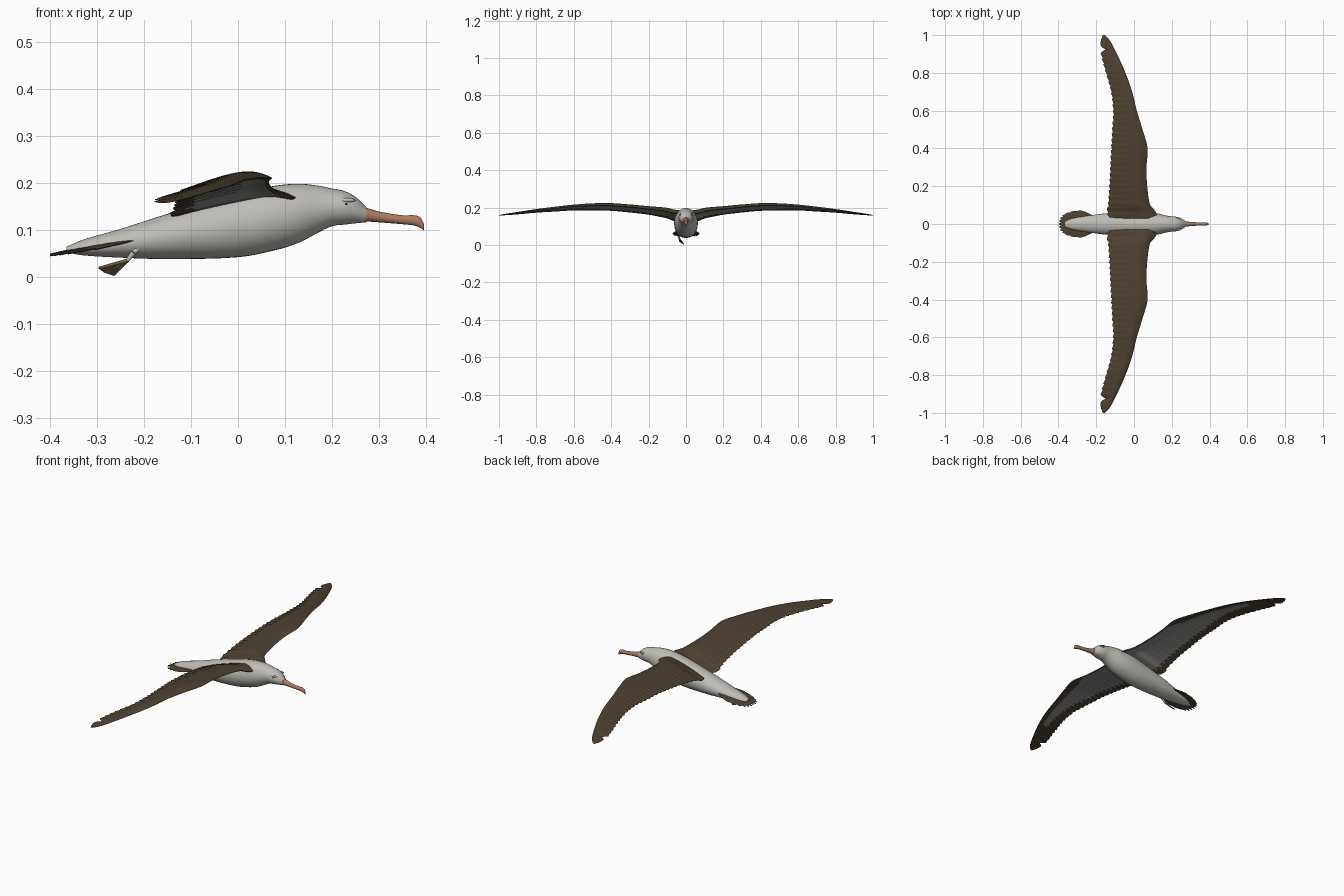
import bpy, bmesh, math
from mathutils import Vector

if "Cube" in bpy.data.objects:
    bpy.data.objects.remove(bpy.data.objects["Cube"])


def material(name, rgb):
    m = bpy.data.materials.new(name)
    m.diffuse_color = (*rgb, 1)
    m.use_nodes = True
    m.node_tree.nodes["Principled BSDF"].inputs["Base Color"].default_value = m.diffuse_color
    return m


WHITE = material("off white plumage", (0.52, 0.51, 0.47))
BROWN = material("dark brown feathers", (0.075, 0.053, 0.03))
GREY = material("grey underwing", (0.26, 0.26, 0.255))
PINK = material("pink horn beak", (0.42, 0.2, 0.125))
FOOT = material("brown foot", (0.16, 0.11, 0.07))
DARK = material("dark eye", (0.02, 0.018, 0.015))


def interp(table, t):
    """Smooth interpolation of a station table on its first column."""
    n = len(table)
    i = 0
    while i < n - 2 and t > table[i + 1][0]:
        i += 1
    a, b = table[i], table[i + 1]
    p, q = table[max(i - 1, 0)], table[min(i + 2, n - 1)]
    h = b[0] - a[0]
    s = min(max((t - a[0]) / h, 0), 1)
    out = []
    for k in range(1, len(a)):
        m0 = (b[k] - p[k]) / (b[0] - p[0]) * h
        m1 = (q[k] - a[k]) / (q[0] - a[0]) * h
        out.append((2*s**3 - 3*s*s + 1) * a[k] + (s**3 - 2*s*s + s) * m0
                   + (3*s*s - 2*s**3) * b[k] + (s**3 - s*s) * m1)
    return out


def finish(bm, name, mats, angle=40):
    bmesh.ops.recalc_face_normals(bm, faces=bm.faces)
    me = bpy.data.meshes.new(name)
    bm.to_mesh(me)
    bm.free()
    ob = bpy.data.objects.new(name, me)
    bpy.context.collection.objects.link(ob)
    for m in mats:
        me.materials.append(m)
    bpy.ops.object.select_all(action='DESELECT')
    ob.select_set(True)
    bpy.context.view_layer.objects.active = ob
    bpy.ops.object.shade_smooth_by_angle(angle=math.radians(angle))
    return ob


def mirror(ob):
    mod = ob.modifiers.new("mirror", 'MIRROR')
    mod.use_axis = (False, True, False)


def skin(bm, rings, rule=None):
    """Join closed rings of points into a capped tube."""
    vs = [[bm.verts.new(p) for p in r] for r in rings]
    n = len(vs[0])
    for i in range(len(vs) - 1):
        for j in range(n):
            k = (j + 1) % n
            f = bm.faces.new((vs[i][j], vs[i][k], vs[i + 1][k], vs[i + 1][j]))
            if rule:
                f.material_index = rule(i, j)
    bm.faces.new(vs[0])
    bm.faces.new(vs[-1])


def loft_x(name, table, steps, sides, mat):
    """Elliptical body along x from (x, top, bottom, half width)."""
    bm = bmesh.new()
    rings = []
    for i in range(steps + 1):
        x = table[0][0] + (table[-1][0] - table[0][0]) * i / steps
        top, bot, w = interp(table, x)
        mid, h = (top + bot) / 2, (top - bot) / 2
        rings.append([(x, w * math.cos(a), mid + h * math.sin(a))
                      for a in [2 * math.pi * j / sides for j in range(sides)]])
    skin(bm, rings)
    return finish(bm, name, [mat])


# Body with neck and head
loft_x("body", [
    (-0.365, .064, .052, .014), (-0.33, .079, .046, .029), (-0.25, .102, .041, .043),
    (-0.15, .134, .038, .056), (0, .178, .042, .063), (.08, .194, .057, .062),
    (.13, .198, .073, .055), (.17, .194, .094, .045), (.2, .188, .108, .040),
    (.225, .183, .111, .038), (.25, .170, .114, .029), (.272, .149, .116, .016)],
    72, 36, WHITE)

# Hooked beak
loft_x("beak", [
    (.258, .151, .118, .014), (.27, .148, .118, .0145), (.3, .139, .116, .011),
    (.35, .131, .112, .008), (.375, .131, .109, .008), (.388, .126, .104, .0065),
    (.395, .113, .099, .003)], 28, 20, PINK)


# Eyes and brows
def blob(name, loc, scale, mat):
    bm = bmesh.new()
    bmesh.ops.create_uvsphere(bm, u_segments=16, v_segments=10, radius=1)
    for v in bm.verts:
        v.co = Vector(loc) + Vector([v.co[k] * scale[k] for k in range(3)])
    mirror(finish(bm, name, [mat], 80))


blob("eye", (.228, .0325, .154), (.006, .004, .0045), DARK)
blob("brow", (.23, .030, .163), (.02, .006, .0045), WHITE)

# Wing stations: y, leading x, trailing x, crest z, rear drop, thickness
WING = [
    (.03, .130, -.130, .185, .055, .030), (.07, .112, -.143, .191, .060, .033),
    (.10, .086, -.137, .199, .056, .030), (.2, .070, -.130, .208, .045, .025),
    (.3, .066, -.125, .217, .042, .023), (.4, .072, -.120, .224, .040, .022),
    (.5, .045, -.115, .223, .038, .020), (.6, .015, -.110, .216, .030, .016),
    (.7, -.010, -.121, .205, .025, .014), (.8, -.045, -.148, .192, .018, .010),
    (.9, -.090, -.174, .177, .012, .007), (.97, -.127, -.176, .166, .006, .005),
    (1.0, -.154, -.164, .160, .002, .003)]
SPAN, CHORD, TOOTH = 192, 20, 6
ys = [.03 + .97 * i / SPAN for i in range(SPAN + 1)]
us = [(k / CHORD) ** 1.3 for k in range(CHORD + 1)]


def wing_ring(i):
    y = ys[i]
    le, te, crest, drop, thick = interp(WING, y)
    saw = (i % TOOTH) / TOOTH
    te -= .008 * (saw - .5) * min(1, (1 - y) * 8)
    te += .026 * max(0, 1 - abs(y - .925) / .016)      # split near the tip

    def point(u, upper):
        z = crest
        if u > .25:
            z -= drop * ((u - .25) / .75) ** 1.3
        else:
            z -= .6 * thick * ((.25 - u) / .25) ** 2
        body = 1.9 * thick * math.sqrt(u) * (1 - u) ** 1.2 + .0012
        z += .0016 * (saw - .5) * max(0, u - .4) if upper else -body * .75
        return (le + (te - le) * u, y, z)

    return [point(u, True) for u in reversed(us)] + [point(u, False) for u in us[1:]]


def wing_colour(i, j):
    # underside pale panel with ragged brown borders
    if j < CHORD or j >= 2 * CHORD:
        return 0
    y, u = ys[i], us[j - CHORD]
    saw = (i % TOOTH) / TOOTH
    low = .04 if y < .33 else min(.22, .04 + (y - .33) * 2.5)
    high = .8 - max(0, y - .45) * .9 + .08 * (saw - .5)
    return 1 if low <= u <= high and y < .8 else 0


bm = bmesh.new()
skin(bm, [wing_ring(i) for i in range(SPAN + 1)], wing_colour)
mirror(finish(bm, "wing", [BROWN, GREY], 50))


# Tail fan of overlapping feathers
def feather(bm, base, tip, width, thick):
    base, tip = Vector(base), Vector(tip)
    d = tip - base
    side = Vector((-d.y, d.x, 0)).normalized()
    rings = []
    for i in range(13):
        s = i / 12
        w = width * (.35 + .65 * min(1, s * 1.8)) * math.sqrt(max(.01, 1 - max(0, (s - .7) / .3) ** 2))
        c = base + d * s
        up = Vector((0, 0, thick))
        rings.append([c + side * w, c + up, c - side * w, c - up])
    skin(bm, rings)


bm = bmesh.new()
for k in range(-6, 7):
    t = k / 6
    tx = -.40 + .095 * abs(t) ** 2.2
    slope = lambda x: .047 + (x + .4) * .23 - .004 * t * t
    feather(bm, (-.2, .032 * t, slope(-.2) - .001 * abs(k)),
            (tx, .066 * math.sin(t * 1.5), slope(tx) - .001 * abs(k)), .0135, .0025)
finish(bm, "tail_feathers", [BROWN], 50)


# Trailing leg
def rod(bm, a, b, r1, r2):
    a, b = Vector(a), Vector(b)
    q = (b - a).to_track_quat('Z', 'Y')
    rings = [[p + q @ Vector((r * math.cos(t), r * math.sin(t), 0))
              for t in [math.pi * j / 6 for j in range(12)]]
             for p, r in ((a, r1), (b, r2))]
    skin(bm, rings)


ankle = (-.235, -.036, .035)
bm = bmesh.new()
rod(bm, (-.2, -.033, .075), (-.222, -.038, .052), .011, .006)
rod(bm, (-.222, -.038, .052), ankle, .006, .004)
finish(bm, "leg", [WHITE])

# Webbed foot: three toes with web between them
toes = [(-.296, -.034, .019), (-.284, -.022, .010), (-.265, -.012, .004)]
bm = bmesh.new()
for toe in toes:
    rod(bm, ankle, toe, .004, .0025)
for a, b in zip(toes, toes[1:]):
    rings = []
    for off in (-.0012, .0012):
        rings.append([Vector(p) + Vector((0, off, off)) for p in (ankle, a, b)])
    skin(bm, rings)
finish(bm, "foot", [FOOT])
